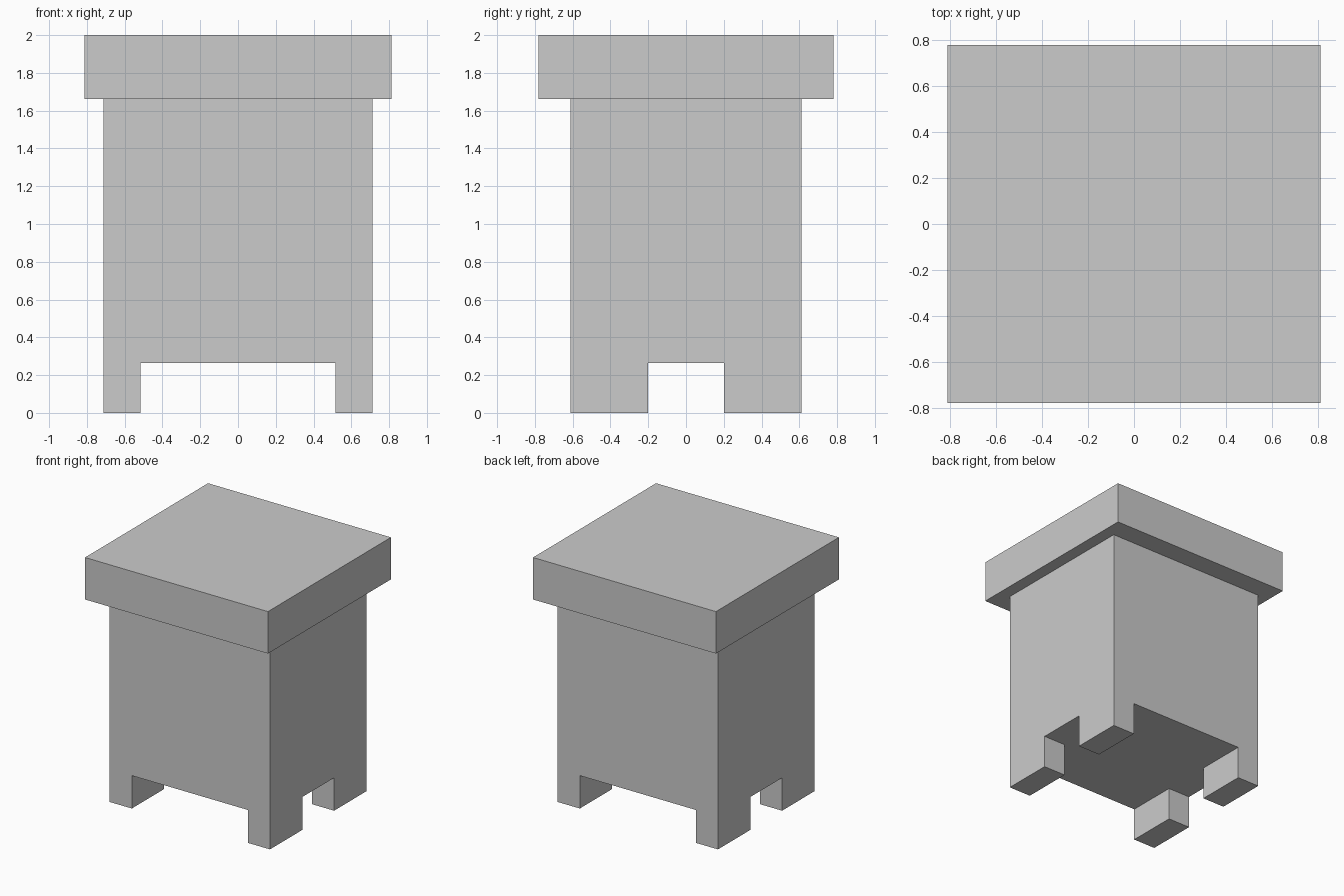
import bpy, bmesh, math
from mathutils import Matrix, Vector

if "Cube" in bpy.data.objects:
    bpy.data.objects.remove(bpy.data.objects["Cube"])

LID_X, LID_Y = 0.812, 0.78       # half sizes
BODY_X, BODY_Y = 0.712, 0.611
GAP_X, GAP_Y = 0.515, 0.202      # half widths of the openings between the feet
FOOT_H, BODY_TOP, TOP = 0.264, 1.663, 2.0


def box(bm, hx, hy, z0, z1):
    matrix = (Matrix.Translation((0, 0, (z0 + z1) / 2))
              @ Matrix.Diagonal((2 * hx, 2 * hy, z1 - z0, 1)))
    bmesh.ops.create_cube(bm, size=1, matrix=matrix)


def finish(bm, name):
    bmesh.ops.recalc_face_normals(bm, faces=bm.faces[:])
    mesh = bpy.data.meshes.new(name)
    bm.to_mesh(mesh)
    bm.free()
    obj = bpy.data.objects.new(name, mesh)
    bpy.context.collection.objects.link(obj)


# Overhanging lid
bm = bmesh.new()
box(bm, LID_X, LID_Y, BODY_TOP, TOP)
finish(bm, "lid")

# Body: cut at the foot edges, then pull the four bottom corners down as feet
bm = bmesh.new()
box(bm, BODY_X, BODY_Y, FOOT_H, BODY_TOP)
for axis, gap in ((Vector((1, 0, 0)), GAP_X), (Vector((0, 1, 0)), GAP_Y)):
    for side in (-1, 1):
        bmesh.ops.bisect_plane(bm, geom=bm.verts[:] + bm.edges[:] + bm.faces[:],
                               plane_co=axis * gap * side, plane_no=axis)
corners = []
for face in bm.faces:
    c = face.calc_center_median()
    if abs(c.z - FOOT_H) < 1e-4 and abs(c.x) > GAP_X and abs(c.y) > GAP_Y:
        corners.append(face)
feet = bmesh.ops.extrude_discrete_faces(bm, faces=corners)["faces"]
for face in feet:
    for v in face.verts:
        v.co.z = 0

# Merge flat neighbours so feet and walls are continuous
bmesh.ops.remove_doubles(bm, verts=bm.verts[:], dist=1e-5)
bmesh.ops.recalc_face_normals(bm, faces=bm.faces[:])
bmesh.ops.dissolve_limit(bm, angle_limit=math.radians(1),
                         verts=bm.verts[:], edges=bm.edges[:])
finish(bm, "body_with_feet")
